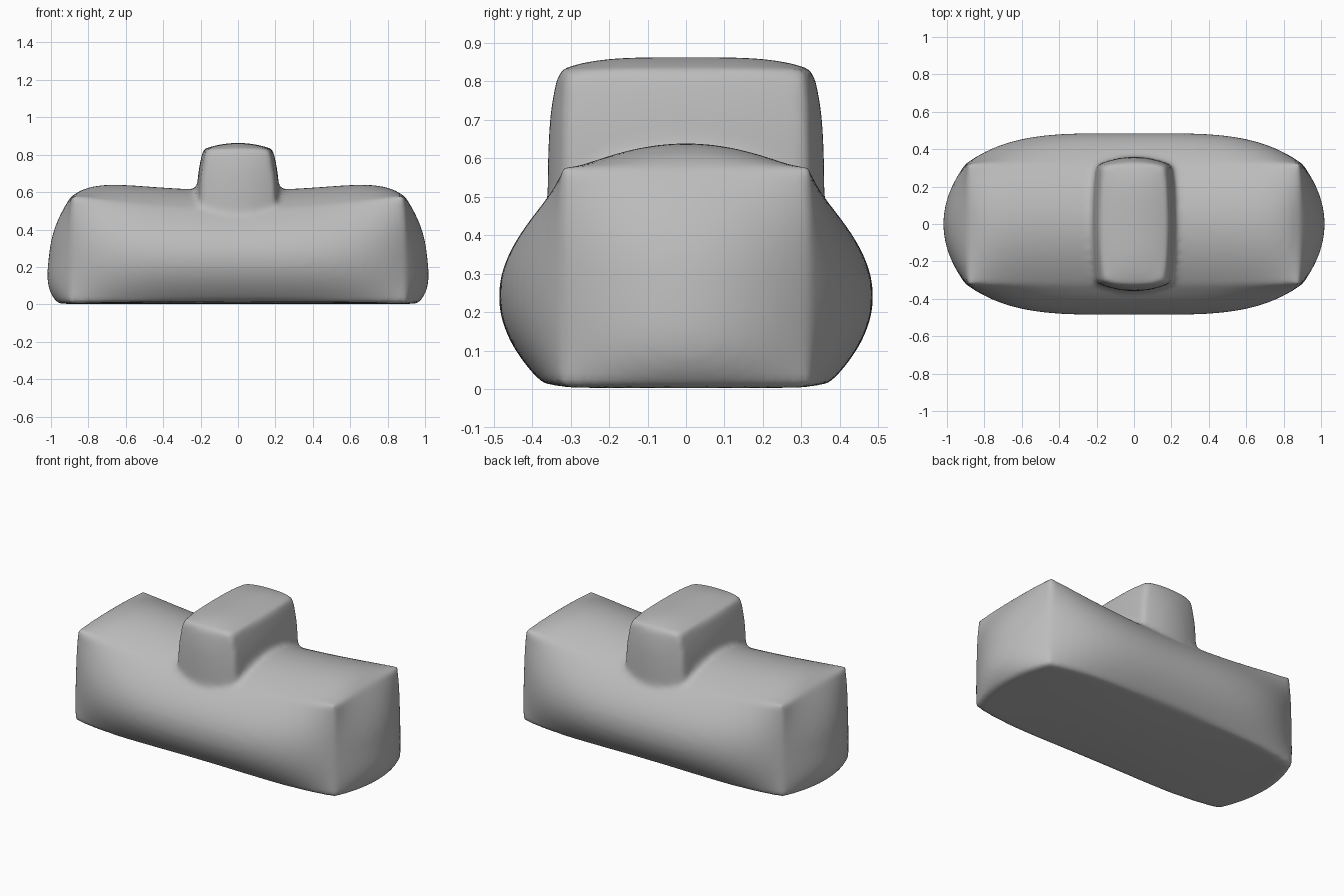
import bpy, bmesh

cube = bpy.data.objects.get("Cube")
if cube:
    bpy.data.objects.remove(cube)

grey = bpy.data.materials.new("soft grey")
grey.use_nodes = True
colour = (0.5, 0.5, 0.5, 1)
grey.diffuse_color = colour
grey.node_tree.nodes["Principled BSDF"].inputs["Base Color"].default_value = colour


def add_pillow(bm, shape, cuts):
    """Add a finely divided cube and bulge it with shape(u, v, w)."""
    part = bmesh.new()
    bmesh.ops.create_cube(part, size=2)
    bmesh.ops.subdivide_edges(part, edges=part.edges[:], cuts=cuts, use_grid_fill=True)
    for vert in part.verts:
        vert.co = shape(*vert.co)
    mesh = bpy.data.meshes.new("part")
    part.to_mesh(mesh)
    part.free()
    bm.from_mesh(mesh)
    bpy.data.meshes.remove(mesh)


def body_shape(u, v, w):
    t = (w + 1) / 2
    end_curve = 1 - w**2 if w > 0 else 1 - w**4
    end_bulge = (1 - v**2) * (0.06 * (1 - t) + 0.082 * end_curve)
    side_bulge = (1 - u**4) * (0.05 * (1 - t) + 0.135 * (1 - w**2))
    top = 0.58 + 0.1 * (1 - v**2) * (1 - u**8) - 0.07 * (1 - u**2)
    bottom = 0.003 + 0.015 * (1 - u**2) * v**2
    return (u * (0.9 - 0.01 * t + end_bulge),
            v * (0.325 + side_bulge),
            bottom + (top - bottom) * t)


def block_shape(u, v, w):
    t = (w + 1) / 2
    x = u * (0.205 - 0.04 * t**4 + 0.02 * (1 - v**2))
    y = v * (0.315 - 0.005 * t**4 + 0.045 * (1 - u**2) * (1 - 0.6 * t**6))
    top = 0.83 + 0.033 * (1 - u**2) * (1 - v**4)
    return x, y, 0.3 + (top - 0.3) * t


# Long pillow body with the raised block melted into its top
bm = bmesh.new()
add_pillow(bm, body_shape, 31)
add_pillow(bm, block_shape, 15)
mesh = bpy.data.meshes.new("body_with_top_block")
bm.to_mesh(mesh)
bm.free()
mesh.materials.append(grey)
body = bpy.data.objects.new("body_with_top_block", mesh)
bpy.context.collection.objects.link(body)

# Fuse the two volumes and soften the edges
remesh = body.modifiers.new("fuse", 'REMESH')
remesh.mode = 'VOXEL'
remesh.voxel_size = 0.016
remesh.use_smooth_shade = True
soften = body.modifiers.new("soften", 'SMOOTH')
soften.factor = 0.5
soften.iterations = 9
